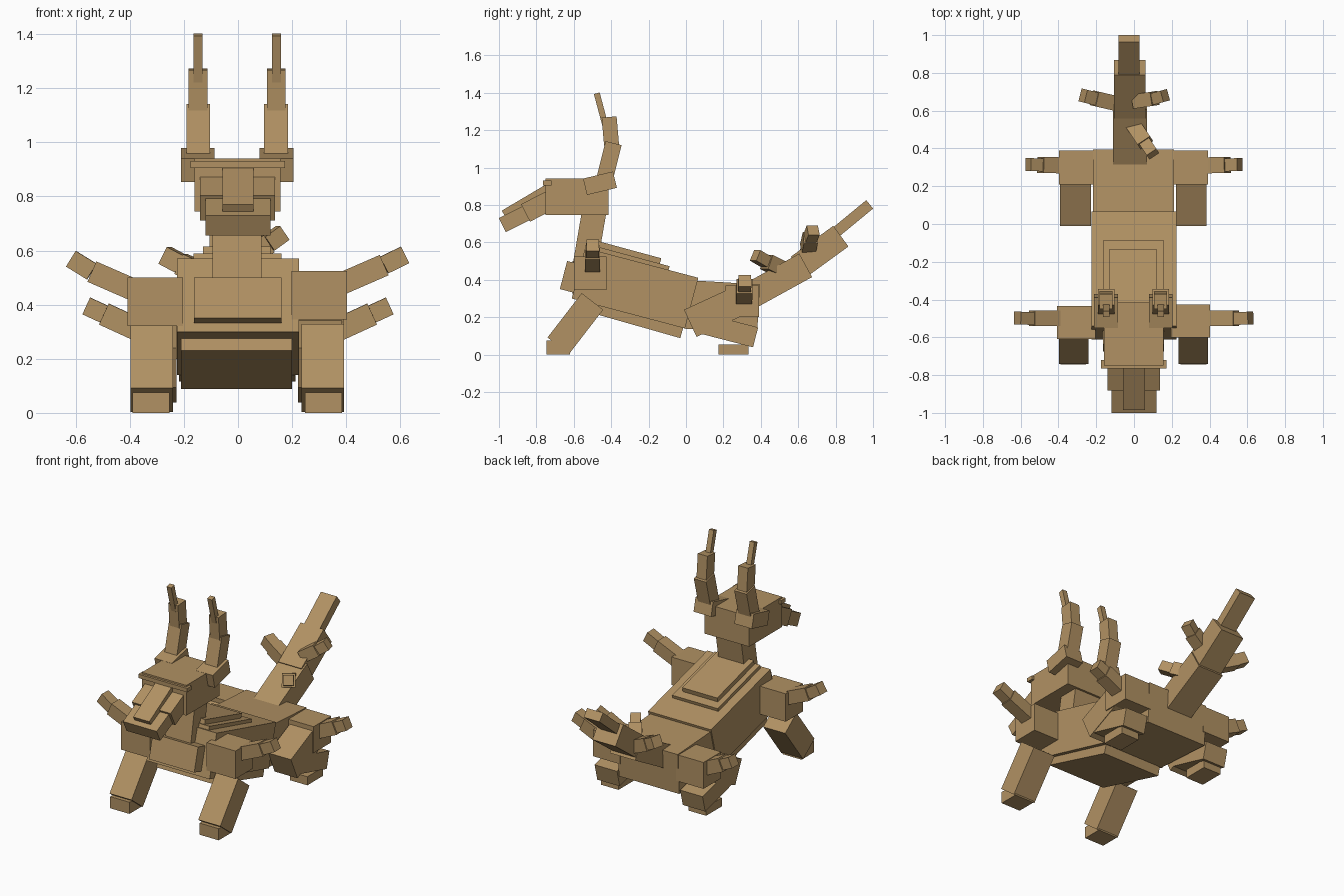
import bpy, bmesh
from mathutils import Vector, Matrix

if "Cube" in bpy.data.objects:
    bpy.data.objects.remove(bpy.data.objects["Cube"])

tan = bpy.data.materials.new("tan hide")
tan.diffuse_color = (0.44, 0.285, 0.125, 1)
tan.use_nodes = True
tan.node_tree.nodes["Principled BSDF"].inputs["Base Color"].default_value = tan.diffuse_color


def beam(name, a, b, width, height):
    """Box running from a to b; width is sideways, height is across."""
    a, b = Vector(a), Vector(b)
    d = (b - a).normalized()
    side = d.cross(Vector((0, 0, 1))).normalized()
    up = side.cross(d)
    rot = Matrix((side, d, up)).transposed().to_4x4()
    mesh = bpy.data.meshes.new(name)
    bm = bmesh.new()
    bmesh.ops.create_cube(bm, size=1, matrix=Matrix.Translation((a + b) / 2) @ rot
                          @ Matrix.Diagonal((width, (b - a).length, height, 1)))
    bm.to_mesh(mesh)
    bm.free()
    mesh.materials.append(tan)
    obj = bpy.data.objects.new(name, mesh)
    bpy.context.collection.objects.link(obj)
    return obj


def slab(name, a, b, thick, x0, x1):
    """Box tilted in the side plane: a and b are (y, z), x0..x1 its width."""
    x = (x0 + x1) / 2
    return beam(name, (x, *a), (x, *b), abs(x1 - x0), thick)


def block(name, x, y, z):
    """Upright box from three ranges."""
    zc = sum(z) / 2
    return slab(name, (y[0], zc), (y[1], zc), z[1] - z[0], *x)


# Torso
slab("body", (-.575, .435), (.03, .275), .28, -.225, .225)
slab("belly", (-.517, .278), (-.017, .136), .10, -.21, .20)
slab("chest", (-.655, .425), (-.50, .385), .155, -.163, .16)
slab("pelvis", (.0, .268), (.388, .245), .26, -.218, .212)
slab("lower_back_plate", (-.525, .57), (-.093, .453), .04, -.165, .16)
slab("upper_back_plate", (-.51, .594), (-.138, .493), .045, -.13, .12)

# Neck and head
slab("neck", (-.54, .48), (-.49, .77), .13, -.095, .087)
block("head", (-.16, .157), (-.75, -.415), (.745, .94))
block("brow", (-.175, .173), (-.765, -.72), (.905, .93))
slab("muzzle", (-.858, .757), (-.716, .83), .105, -.14, .137)
slab("nose", (-.982, .692), (-.85, .758), .083, -.12, .12)
slab("nose_bridge", (-.975, .752), (-.72, .903), .04, -.058, .057)

# Tail
slab("tail_base", (.30, .29), (.64, .477), .143, -.11, .07)
slab("tail_middle", (.60, .467), (.828, .633), .137, -.105, .06)
slab("tail_tip", (.75, .612), (.982, .803), .058, -.083, .03)


def spike(name, base, mid, tip, w1, w2):
    beam(name + "_base", base, mid, w1, w1)
    beam(name + "_tip", mid, tip, w2, w2)


# Tail barbs
spike("left_tail_barb", (-.06, .63, .48), (-.21, .665, .55), (-.27, .68, .582), .08, .07)
spike("right_tail_barb", (.01, .65, .56), (.11, .665, .625), (.165, .68, .665), .075, .062)
spike("top_tail_barb", (.0, .52, .45), (.06, .43, .495), (.10, .37, .53), .08, .062)

# Paired parts
for s, side in ((-1, "left"), (1, "right")):
    def xs(a, b):
        return (s * a - .003, s * b - .003)

    # Antlers
    slab(side + "_antler_root", (-.54, .897), (-.38, .935), .09, *xs(.083, .208))
    slab(side + "_antler_lower", (-.435, .94), (-.387, 1.13), .088, *xs(.10, .188))
    slab(side + "_antler_middle", (-.398, 1.12), (-.411, 1.27), .08, *xs(.11, .179))
    slab(side + "_antler_tip", (-.43, 1.22), (-.477, 1.397), .032, *xs(.128, .162))

    # Front limbs
    dz = 0 if s > 0 else -.024
    dy = 0 if s > 0 else -.008
    block(side + "_shoulder", xs(.20, .405), (-.60 + dy, -.425 + dy), (.345 + dz, .525 + dz))
    slab(side + "_front_leg", (-.683, .047), (-.50, .284), .145, *xs(.238, .395))
    block(side + "_front_foot", xs(.25, .387), (-.745, -.62), (0, .075))
    spike(side + "_shoulder_spike", (s * .37, -.50, .472 + dz), (s * .54, -.50, .546 + dz),
          (s * .617, -.498, .584 + dz * .6), .082, .068)

    # Hind limbs
    block(side + "_hip", xs(.20, .395), (.21, .39), (.20, .37))
    slab(side + "_thigh", (.023, .167), (.29, .29), .16, *xs(.225, .388))
    slab(side + "_shank", (.09, .165), (.372, .092), .11, *xs(.225, .385))
    block(side + "_hind_foot", xs(.25, .375), (.175, .335), (0, .055))
    spike(side + "_hip_spike", (s * .36, .31, .303), (s * .495, .313, .365),
          (s * .56, .315, .395), .085, .068)
